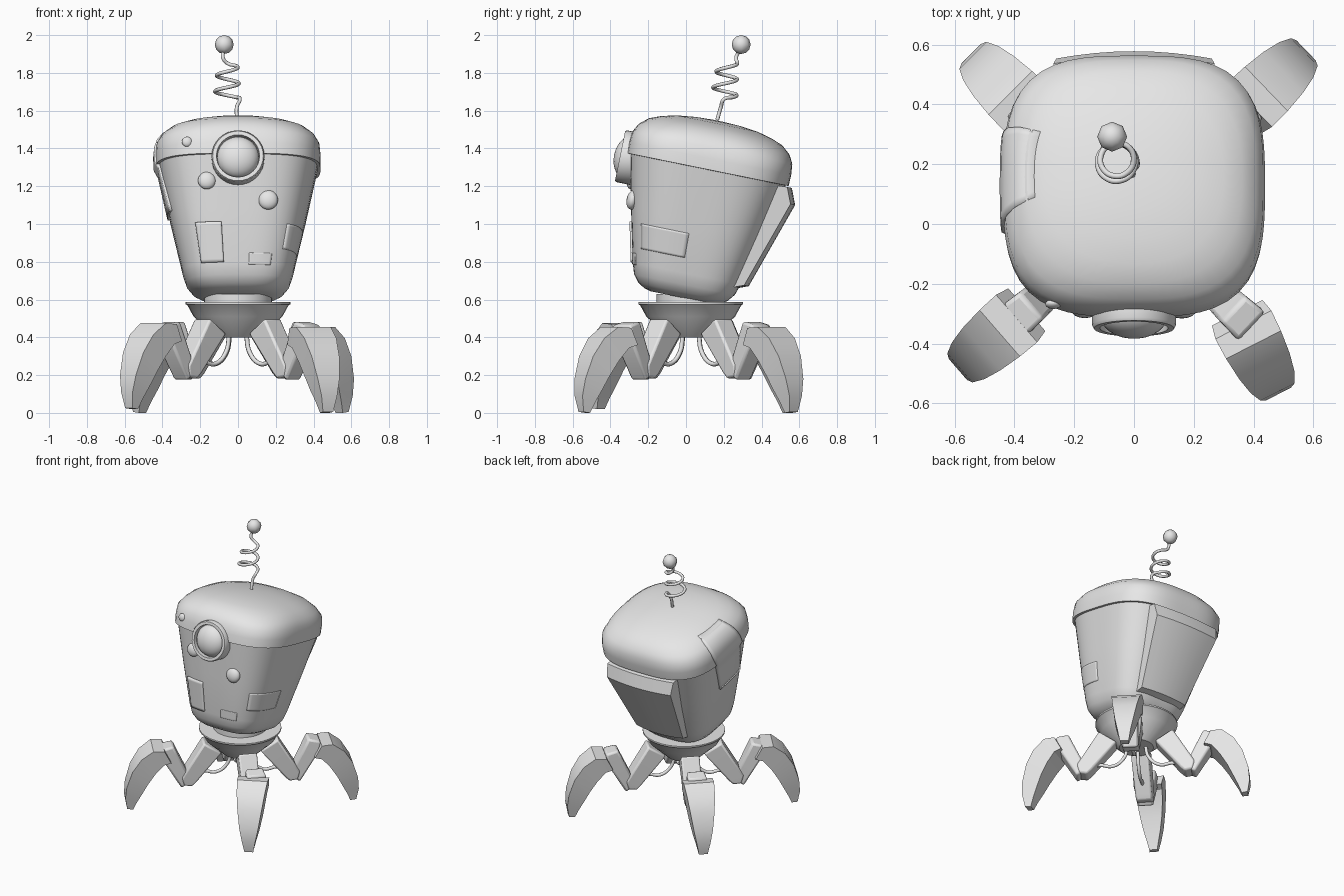
import bpy, bmesh
from math import sin, cos, radians, pi
from mathutils import Matrix, Vector

cube = bpy.data.objects.get("Cube")
if cube:
    bpy.data.objects.remove(cube)

grey = bpy.data.materials.new("plain_grey")
grey.use_nodes = True
grey.diffuse_color = (0.8, 0.8, 0.8, 1)
grey.node_tree.nodes["Principled BSDF"].inputs["Base Color"].default_value = (0.8, 0.8, 0.8, 1)

# The body leans backwards; its parts are built upright in this frame
LEAN = Matrix.Translation((0, -0.02, 0.62)) @ Matrix.Rotation(radians(-11.5), 4, 'X')
BODY = [(-0.01, 0.17), (0, 0.205), (0.02, 0.24), (0.06, 0.272), (0.12, 0.292), (0.4, 0.358), (0.7, 0.424)]
LID = [(0.68, 0.41), (0.682, 0.436), (0.74, 0.438), (0.8, 0.432), (0.845, 0.408), (0.885, 0.362),
       (0.91, 0.3), (0.93, 0.22), (0.942, 0.12), (0.946, 0.03)]


def finish(name, bm, matrix=None, angle=35):
    bmesh.ops.recalc_face_normals(bm, faces=bm.faces)
    mesh = bpy.data.meshes.new(name)
    bm.to_mesh(mesh)
    bm.free()
    obj = bpy.data.objects.new(name, mesh)
    bpy.context.collection.objects.link(obj)
    if matrix:
        obj.matrix_world = matrix
    mesh.materials.append(grey)
    bpy.ops.object.select_all(action='DESELECT')
    obj.select_set(True)
    bpy.context.view_layer.objects.active = obj
    bpy.ops.object.shade_smooth_by_angle(angle=radians(angle))
    return obj


def loft(name, rings, matrix=None, angle=35):
    """Skin closed rings of points and cap both ends."""
    bm = bmesh.new()
    loops = [[bm.verts.new(p) for p in ring] for ring in rings]
    n = len(loops[0])
    for a, b in zip(loops, loops[1:]):
        for i in range(n):
            bm.faces.new((a[i], a[(i + 1) % n], b[(i + 1) % n], b[i]))
    bm.faces.new(loops[0])
    bm.faces.new(loops[-1])
    return finish(name, bm, matrix, angle)


def circle(angle, radius, z):
    return Vector((radius * cos(angle), radius * sin(angle), z))


def shell_point(angle, radius, z):
    """Rounded square that turns rounder towards the crown."""
    power = 3.2 - max(0, z - 0.8) * 7.5
    rho = radius / (abs(cos(angle)) ** power + abs(sin(angle)) ** power) ** (1 / power)
    return circle(angle, rho, z)


def lathe(name, profile, matrix, section=circle, steps=32):
    return loft(name, [[section(2 * pi * i / steps, r, z) for i in range(steps)]
                       for z, r in profile], matrix)


def radius_at(z):
    profile = LID[1:] if z > 0.682 else BODY
    for (z0, r0), (z1, r1) in zip(profile, profile[1:]):
        if z <= z1:
            return r0 + (r1 - r0) * (z - z0) / (z1 - z0)
    return profile[-1][1]


def tube(name, points, radius):
    curve = bpy.data.curves.new(name, 'CURVE')
    curve.dimensions = '3D'
    curve.bevel_depth = radius
    curve.bevel_resolution = 2
    curve.resolution_u = 6
    curve.use_fill_caps = True
    spline = curve.splines.new('BEZIER')
    spline.bezier_points.add(len(points) - 1)
    for bp, p in zip(spline.bezier_points, points):
        bp.co = p
        bp.handle_left_type = bp.handle_right_type = 'AUTO'
    curve.materials.append(grey)
    obj = bpy.data.objects.new(name, curve)
    bpy.context.collection.objects.link(obj)
    return obj


def ball(name, matrix, u=24, v=14):
    bm = bmesh.new()
    bmesh.ops.create_uvsphere(bm, u_segments=u, v_segments=v, radius=1)
    return finish(name, bm, matrix, 60)


# Body and lid
lathe("body_shell", BODY, LEAN, shell_point, 64)
lathe("body_lid", LID, LEAN, shell_point, 64)


# Thin plates that follow the shell; skew turns the lower edge sideways
def plate(name, z0, z1, a0, a1, lift, skew=0, steps=12):
    bm = bmesh.new()
    rows = []
    for j in range(steps + 1):
        z = z0 + (z1 - z0) * j / steps
        shift = skew * (1 - j / steps)
        rows.append([bm.verts.new(shell_point(radians(a0 + shift + (a1 - a0) * i / steps), radius_at(z) + lift, z))
                     for i in range(steps + 1)])
    for a, b in zip(rows, rows[1:]):
        for i in range(steps):
            bm.faces.new((a[i], a[i + 1], b[i + 1], b[i]))
    obj = finish(name, bm, LEAN)
    solid = obj.modifiers.new("thickness", 'SOLIDIFY')
    solid.thickness = lift + 0.006
    solid.offset = -1


plate("front_plate", 0.12, 0.33, -125, -104, 0.012)
plate("corner_plate", 0.2, 0.33, -48, -5, 0.002)
plate("small_plate", 0.11, 0.17, -79, -58, 0.004)
plate("side_patch", 0.42, 0.9, 154, 192, 0.011, 16)

# Thick back hatch: each column is inner bottom, outer bottom, outer top, lid edge, inner top
columns = []
for k in range(-4, 5):
    t = k / 4
    bow = 0.025 * t * t
    columns.append([(0.19 * t, 0.26 - bow, 0.09), (0.19 * t, 0.335 - bow, 0.12),
                    (0.26 * t, 0.49 - bow, 0.59), (0.27 * t, 0.455 - bow, 0.675),
                    (0.27 * t, 0.36 - bow, 0.67)])
loft("back_hatch", columns, LEAN)

# Eye: ring and bulging lens
EYE = LEAN @ Matrix.Translation((0, -0.39, 0.66)) @ Matrix.Rotation(pi / 2, 4, 'X')
lathe("eye_ring", [(-0.04, 0.13), (0, 0.14), (0.07, 0.14), (0.08, 0.134), (0.08, 0.114), (0.04, 0.11)], EYE)
ball("eye_lens", EYE @ Matrix.Translation((0, 0, 0.04)) @ Matrix.Diagonal((0.111, 0.111, 0.072, 1)))

# Domed rivets on the front
for x, z, size in ((0.16, 0.445, 0.052), (-0.165, 0.545, 0.047), (-0.27, 0.75, 0.027)):
    y = -(radius_at(z) ** 3.2 - abs(x) ** 3.2) ** (1 / 3.2)
    ball("rivet", LEAN @ Matrix.Translation((x, y, z)) @ Matrix.Diagonal((size, size * 0.6, size, 1)), 16, 10)

# Spring antenna with a ball tip
path = [(-0.005, 0.165, 1.55), (-0.006, 0.185, 1.62)]
for i in range(18):
    t = i / 17
    a = t * 4.5 * pi
    r = 0.068 - 0.016 * t
    path.append((-0.058 + 0.004 * t + r * cos(a), 0.2 + 0.02 * t + r * sin(a), 1.66 + 0.19 * t))
path += [(-0.08, 0.265, 1.88), (-0.075, 0.285, 1.92)]
tube("antenna_spring", path, 0.01)
ball("antenna_tip", Matrix.Translation((-0.073, 0.292, 1.95)) @ Matrix.Diagonal((0.05, 0.05, 0.05, 1)), 8, 6)

# Neck and hip collar
HIP = Matrix.Translation((0, 0.025, 0))
lathe("neck", [(0.55, 0.18), (0.63, 0.18)], HIP)
lathe("hip_collar", [(0.40, 0.115), (0.51, 0.235), (0.57, 0.268), (0.575, 0.277), (0.586, 0.277), (0.586, 0.2)], HIP)


# Limbs: sections are outer (r, z), inner (r, z) and half width
def limb(name, sections, matrix, bevel, angle):
    rings = [[(ro, -w, zo), (ro, w, zo), (ri, w * 0.9, zi), (ri, -w * 0.9, zi)]
             for ro, zo, ri, zi, w in sections]
    obj = loft(name, rings, matrix, angle)
    if bevel:
        mod = obj.modifiers.new("soft_edges", 'BEVEL')
        mod.width = bevel
        mod.segments = 2
        mod.limit_method = 'ANGLE'


UPPER = [(0.25, 0.5, 0.13, 0.42, 0.065), (0.40, 0.25, 0.30, 0.21, 0.062), (0.385, 0.19, 0.33, 0.18, 0.058)]
MIDDLE = [(0.40, 0.17, 0.33, 0.22, 0.055), (0.53, 0.39, 0.43, 0.43, 0.066), (0.54, 0.465, 0.455, 0.485, 0.066)]
CLAW = [(0.505, 0.45, 0.46, 0.36, 0.105), (0.58, 0.455, 0.51, 0.345, 0.103), (0.66, 0.395, 0.565, 0.28, 0.095),
        (0.72, 0.30, 0.615, 0.20, 0.082), (0.757, 0.18, 0.655, 0.12, 0.064),
        (0.765, 0.09, 0.685, 0.06, 0.046), (0.75, 0.005, 0.71, 0.0, 0.03)]
HOSE = [(0.06, 0, 0.42), (0.085, 0, 0.32), (0.16, 0, 0.26), (0.25, 0, 0.27), (0.31, 0, 0.25)]

# Each leg: heading, claw turn, claw reach and claw lift
LEGS = {"front_right": (221, 0, 0.015, 0.02), "front_left": (-43, -20, 0.012, 0),
        "back_left": (44, 0, 0.035, 0), "back_right": (135, 0, 0.005, 0)}
for name, (heading, turn, reach, lift) in LEGS.items():
    base = HIP @ Matrix.Rotation(radians(heading), 4, 'Z')
    joint = Vector((0.46, 0, 0))
    bent = (base @ Matrix.Translation(joint + Vector((reach, 0, lift)))
            @ Matrix.Rotation(radians(turn), 4, 'Z') @ Matrix.Translation(-joint))
    limb(name + "_upper_leg", UPPER, base, 0.012, 30)
    limb(name + "_middle_leg", MIDDLE, base, 0.014, 30)
    limb(name + "_claw", CLAW, bent, 0, 32)
    tube(name + "_hose", HOSE, 0.012).matrix_world = base
